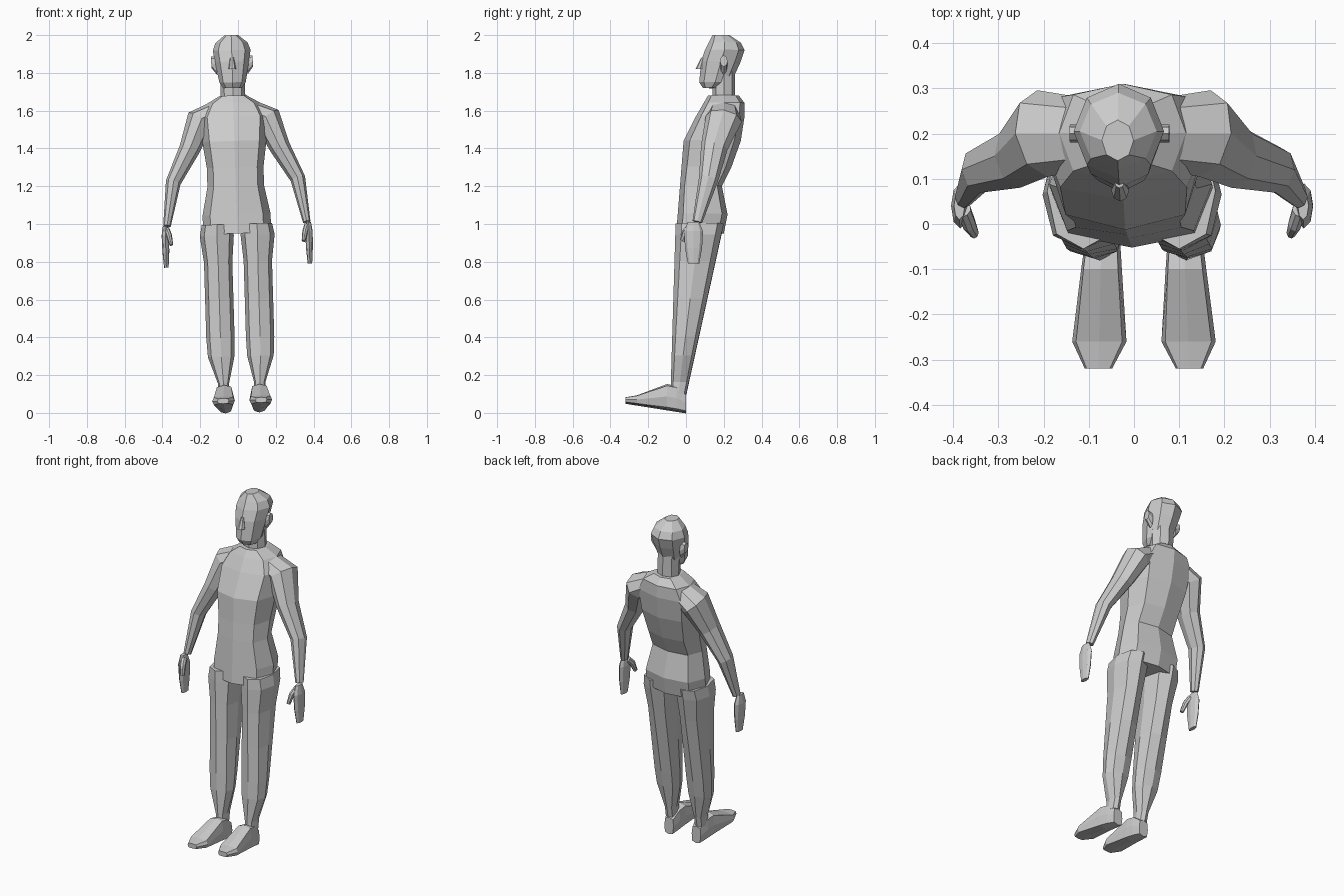
import bpy
import bmesh
from math import cos, sin, pi
from mathutils import Vector

cube = bpy.data.objects.get("Cube")
if cube:
    bpy.data.objects.remove(cube)

grey = bpy.data.materials.new("light grey")
grey.use_nodes = True
tone = (.6, .6, .6, 1)
grey.diffuse_color = tone
grey.node_tree.nodes["Principled BSDF"].inputs["Base Color"].default_value = tone

X, Y, Z = Vector((1, 0, 0)), Vector((0, 1, 0)), Vector((0, 0, 1))
TILT = .03


def lean(point, side):
    # the whole figure tips slightly to its right
    x = point.x * side
    return Vector((x + TILT * (.8 - point.z), point.y, point.z + TILT * x))


def ring(center, across, along, corner=1):
    # eight-sided loop; a corner value above one makes it boxier
    points = []
    for i in range(8):
        angle = i * pi / 4
        reach = corner if i % 2 else 1
        points.append(center + reach * (across * cos(angle) + along * sin(angle)))
    return points


def loft(name, rings, side=1):
    bm = bmesh.new()
    loops = [[bm.verts.new(lean(point, side)) for point in loop] for loop in rings]
    for lower, upper in zip(loops, loops[1:]):
        for i in range(len(lower)):
            bm.faces.new((lower[i - 1], lower[i], upper[i], upper[i - 1]))
    bm.faces.new(loops[0])
    bm.faces.new(loops[-1])
    bmesh.ops.recalc_face_normals(bm, faces=bm.faces)
    mesh = bpy.data.meshes.new(name)
    bm.to_mesh(mesh)
    bm.free()
    mesh.materials.append(grey)
    bpy.context.collection.objects.link(bpy.data.objects.new(name, mesh))


def pair(name, rings):
    loft("left_" + name, rings, side=1)
    loft("right_" + name, rings, side=-1)


def level(x, z, half_width, front, back, corner=1):
    # horizontal loop between a front and a back depth
    middle = Vector((x, (front + back) / 2, z))
    return ring(middle, X * half_width, Y * (back - front) / 2, corner)


def limb(path):
    # loops square to a path of x, y, z, thickness; deeper than thick
    points = [Vector(step[:3]) for step in path]
    rings = []
    for i, step in enumerate(path):
        before, after = points[max(i - 1, 0)], points[min(i + 1, len(points) - 1)]
        direction = (after - before).normalized()
        across = direction.cross(Y).normalized()
        along = across.cross(direction)
        rings.append(ring(points[i], across * step[3], along * step[3] * 1.3))
    return rings


# Trunk: straight belly line, chest sloping back to the collar
def trunk_loop(z, half_width, back):
    front = .08 * (z - 1.6) + .5 * max(0, z - 1.46)
    return level(0, z, half_width, front, back, corner=1.1)


trunk = [(.95, .18, .2), (1.05, .18, .22), (1.2, .15, .19), (1.3, .15, .24),
         (1.44, .17, .29), (1.57, .18, .31), (1.64, .14, .31), (1.68, .07, .28)]
loft("torso", [trunk_loop(*row) for row in trunk])
loft("neck", [level(0, z, .065, .14, .26) for z in (1.6, 1.83)])

# Head
skull = [(1.72, .05, .09, .18), (1.75, .07, .07, .24), (1.86, .09, .08, .29),
         (1.92, .1, .1, .31), (1.96, .085, .12, .29), (2, .035, .14, .23)]
loft("head", [level(0, *row) for row in skull])
loft("nose", [level(0, 1.82, .02, .05, .1), level(0, 1.88, .01, .08, .1)])
ear_root = Vector((.08, .2, 1.84))
pair("ear", [ring(ear_root, Y * .02, Z * .05),
             ring(ear_root + X * .03 + Z * .02, Y * .02, Z * .03)])

# Arms and hands
pair("arm", limb([(.08, .2, 1.6, .06), (.18, .2, 1.55, .075), (.24, .15, 1.4, .055),
                  (.33, .12, 1.23, .04), (.37, .06, 1, .02)]))
palm = [(1, .03), (.95, .05), (.86, .045), (.78, .03)]
pair("hand", [ring(Vector((.38, .04, z)), X * depth * .4, Y * depth) for z, depth in palm])
pair("thumb", limb([(.37, .03, .98, .015), (.36, 0, .95, .015), (.35, -.02, .9, .01)]))

# Legs: the front is nearly upright, the back slopes out to the hip
calf_to_hip = [(.1, .03), (.16, .03), (.3, .07), (.4, .075), (.6, .075), (.8, .075),
               (.94, .09), (1, .08)]
pair("leg", [level(.09 + width / 5, z, width, .03 * z - .085, .22 * z - .02, corner=1.05)
             for z, width in calf_to_hip])

# Feet, from heel to toe, with the sole rising forwards
def foot_loop(forward, half_width, top):
    sole = forward * .16
    middle = Vector((.09 + forward / 30, -forward, (sole + top) / 2))
    return ring(middle, X * half_width, Z * (top - sole) / 2, corner=1.2)


foot = [(0, .03, .1), (.05, .04, .14), (.1, .045, .15), (.26, .06, .09), (.32, .03, .08)]
pair("foot", [foot_loop(*row) for row in foot])
